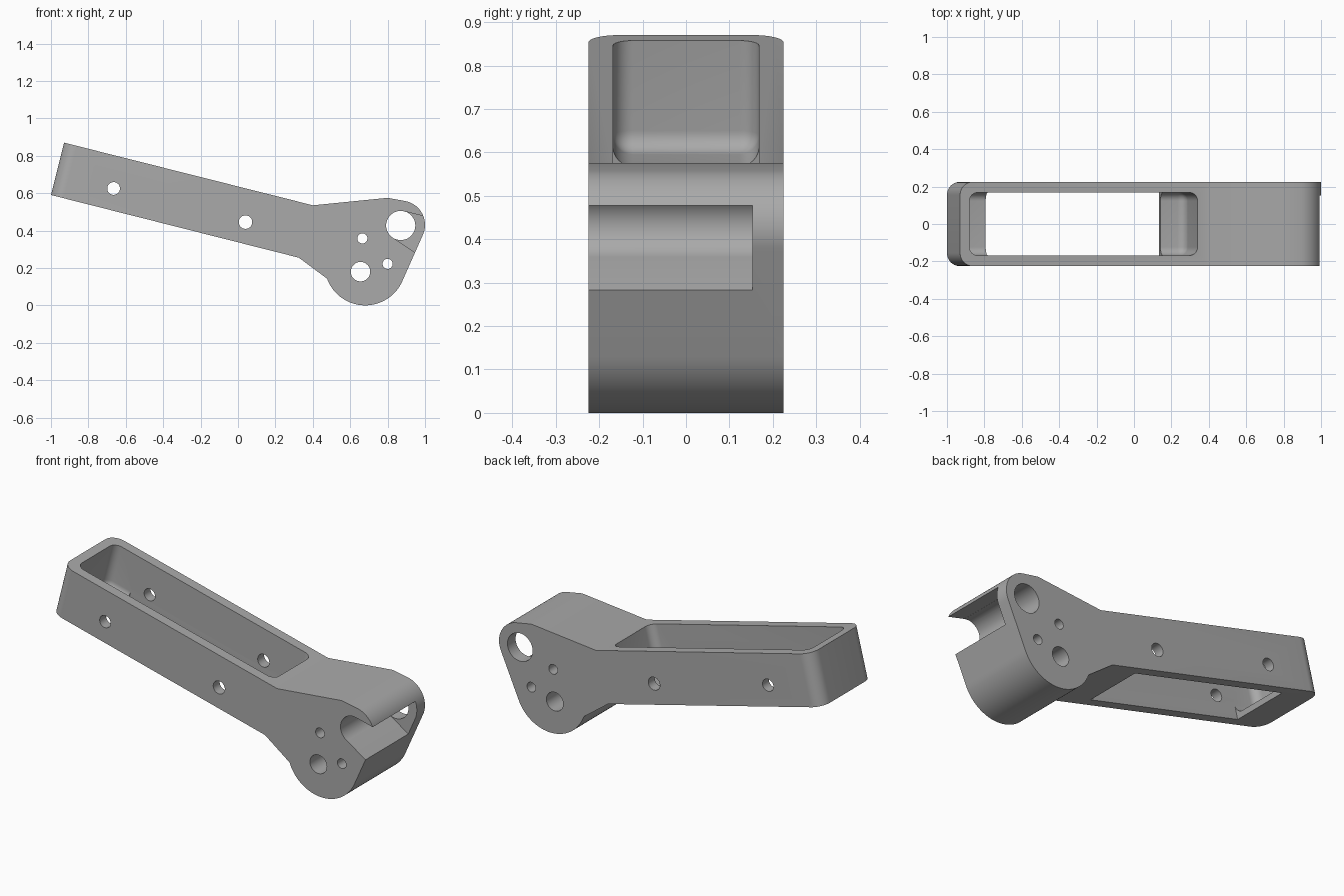
import bpy, bmesh
from math import sin, cos, radians, atan2
from mathutils import Matrix, Vector

cube = bpy.data.objects.get("Cube")
if cube:
    bpy.data.objects.remove(cube)

HALF = 0.225                                  # half the body width
TILT = atan2(0.335, 1.325)                    # handle slopes down toward the head
HANDLE = Matrix.Translation((-1, 0, 0.59)) @ Matrix.Rotation(TILT, 4, 'Y')

grey = bpy.data.materials.new("plain grey")
grey.use_nodes = True
grey.diffuse_color = (0.4, 0.4, 0.4, 1)
grey.node_tree.nodes["Principled BSDF"].inputs["Base Color"].default_value = (0.4, 0.4, 0.4, 1)


def arc(cx, cz, r, start, end, n):
    angles = [radians(start + (end - start) * i / n) for i in range(n + 1)]
    return [(cx + r * cos(a), cz + r * sin(a)) for a in angles]


def finish(name, bm):
    bmesh.ops.recalc_face_normals(bm, faces=bm.faces)
    mesh = bpy.data.meshes.new(name)
    bm.to_mesh(mesh)
    bm.free()
    mesh.materials.append(grey)
    obj = bpy.data.objects.new(name, mesh)
    bpy.context.collection.objects.link(obj)
    return obj


def extrude(points, y0, y1):
    """Extrude an x-z outline along y."""
    bm = bmesh.new()
    face = bm.faces.new([bm.verts.new((x, y0, z)) for x, z in points])
    new = bmesh.ops.extrude_face_region(bm, geom=[face])["geom"]
    verts = [v for v in new if isinstance(v, bmesh.types.BMVert)]
    bmesh.ops.translate(bm, verts=verts, vec=(0, y1 - y0, 0))
    return bm


def handle_box(u0, u1, v0, v1, half, radius=0):
    """Box in the handle's tilted frame, rounded everywhere but on top."""
    bm = bmesh.new()
    bmesh.ops.create_cube(bm, size=1)
    for v in bm.verts:
        v.co = Vector((u1 if v.co.x > 0 else u0,
                       half if v.co.y > 0 else -half,
                       v1 if v.co.z > 0 else v0))
    if radius:
        edges = [e for e in bm.edges if min(v.co.z for v in e.verts) < v0 + 0.001]
        bmesh.ops.bevel(bm, geom=edges, offset=radius, segments=8,
                        profile=0.5, affect='EDGES')
    bm.transform(HANDLE)
    return bm


# Body: straight handle, neck and rounded head in one outline
outline = [(-1, 0.59), (0.325, 0.255)]
outline += arc(0.68, 0.217, 0.217, 200, 337, 32)
outline += arc(0.87, 0.43, 0.13, -23, 80, 24)
outline += [(0.8, 0.575), (0.4, 0.535), (-0.93, 0.87)]
bm = extrude(outline, -HALF, HALF)
end_edges = [e for e in bm.edges
             if all(v.co.x < -0.9 for v in e.verts)
             and abs(e.verts[0].co.y - e.verts[1].co.y) < 0.01]
bmesh.ops.bevel(bm, geom=end_edges, offset=0.07, segments=10,
                profile=0.5, affect='EDGES')
body = finish("handle_body", bm)

# Tray pocket, and the window through its floor
cutters = [
    finish("pocket_cutter", handle_box(0.051, 1.309, 0.03, 0.45, 0.168, 0.045)),
    finish("floor_window_cutter", handle_box(0.206, 1.17, -0.1, 0.1, 0.168)),
]

# Round holes straight through, the last being the large pivot bore
holes = [(-0.665, 0.625, 0.034), (0.04, 0.445, 0.036), (0.665, 0.358, 0.027),
         (0.8, 0.222, 0.027), (0.655, 0.18, 0.052), (0.87, 0.427, 0.078)]
for x, z, r in holes:
    cutters.append(finish("hole_cutter", extrude(arc(x, z, r, 0, 352.5, 47), -0.4, 0.4)))

# Slot opening the bore toward the tip, leaving the back wall whole
slot = [(0.889, 0.503), (1.1, 0.45), (1.1, 0.18), (0.827, 0.363)]
cutters.append(finish("slot_cutter", extrude(slot, -0.4, 0.153)))

# Cut everything out of the body
bpy.ops.object.select_all(action='DESELECT')
bpy.context.view_layer.objects.active = body
body.select_set(True)
for cutter in cutters:
    cutter.hide_render = True
    mod = body.modifiers.new("cut", 'BOOLEAN')
    mod.operation = 'DIFFERENCE'
    mod.solver = 'EXACT'
    mod.object = cutter
    bpy.ops.object.modifier_apply(modifier=mod.name)
for cutter in cutters:
    bpy.data.objects.remove(cutter)

bpy.ops.object.shade_smooth_by_angle(angle=radians(30))
